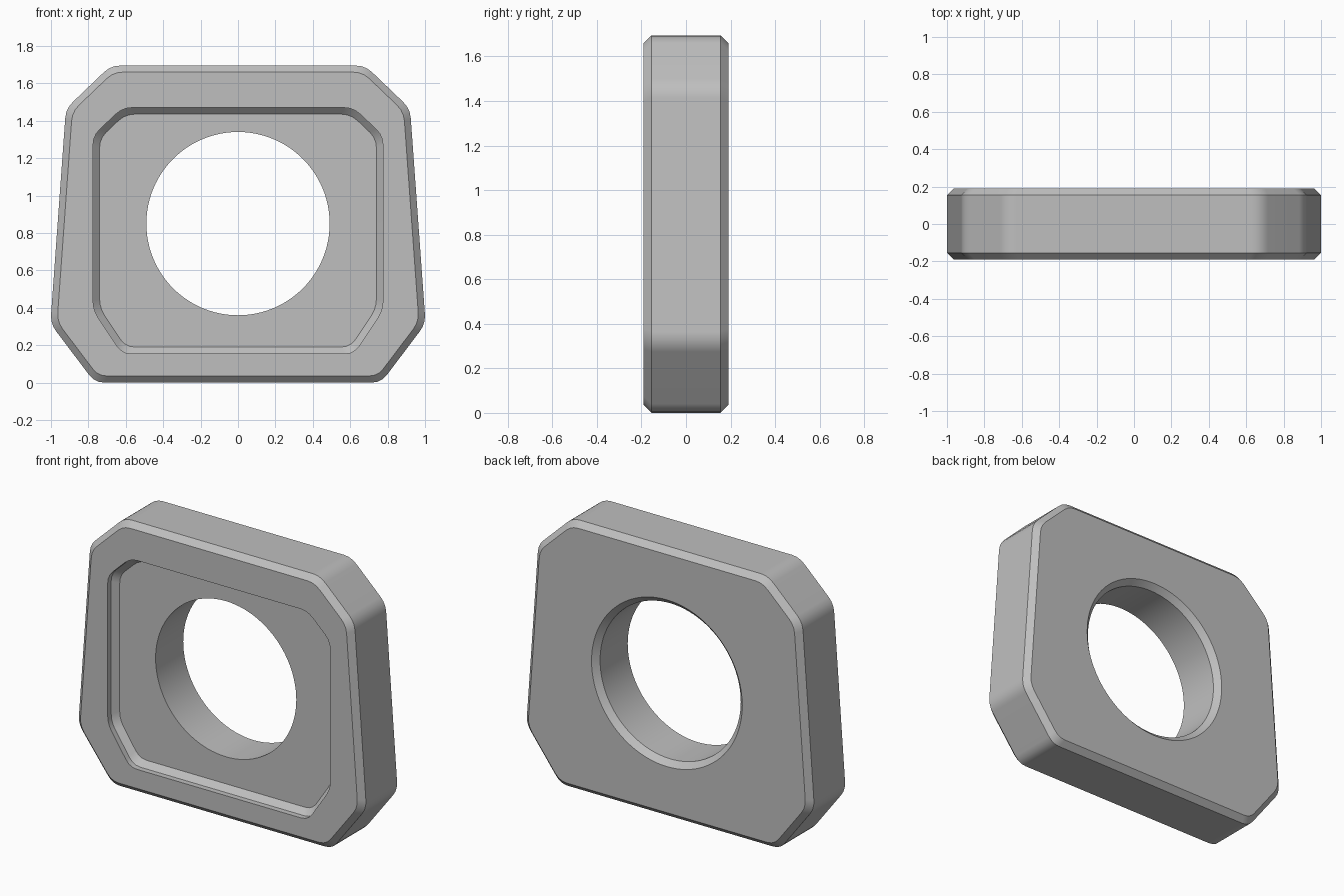
import bpy, bmesh, math
from mathutils import Vector

cube = bpy.data.objects.get("Cube")
if cube:
    bpy.data.objects.remove(cube, do_unlink=True)

HALF = 0.19       # half thickness
CH = 0.035        # chamfer width
HOLE_R, HOLE_Z = 0.49, 0.85
SIDES = 96

# Right-hand corners of the two outlines, from bottom to top (x, z)
OUTER = [(0.765, 0), (1.003, 0.315), (0.92, 1.465), (0.68, 1.695)]
RECESS = [(0.62, 0.155), (0.775, 0.388), (0.775, 1.32), (0.617, 1.47)]


def outline(half, inset=0.0, cut=0.05, steps=3):
    """Mirror a half profile, inset it and round its corners."""
    pts = [Vector(p) for p in half] + [Vector((-x, z)) for x, z in reversed(half)]
    n = len(pts)
    moved = []
    for i, p in enumerate(pts):
        a = (p - pts[i - 1]).normalized()
        b = (pts[(i + 1) % n] - p).normalized()
        na, nb = Vector((-a.y, a.x)), Vector((-b.y, b.x))
        moved.append(p + (na + nb) * inset / (1 + na.dot(nb)))
    result = []
    for i, p in enumerate(moved):
        start = p + (moved[i - 1] - p).normalized() * cut
        end = p + (moved[(i + 1) % n] - p).normalized() * cut
        for s in range(steps + 1):
            t = s / steps
            result.append(start * (1 - t) ** 2 + p * 2 * t * (1 - t) + end * t * t)
    return result


def circle(radius):
    turn = 2 * math.pi / SIDES
    return [Vector((radius * math.cos(i * turn), HOLE_Z + radius * math.sin(i * turn)))
            for i in range(SIDES)]


bm = bmesh.new()


def ring(points, y):
    return [bm.verts.new((p.x, y, p.y)) for p in points]


def wall(a, b):
    for i in range(len(a)):
        j = (i + 1) % len(a)
        bm.faces.new((a[i], a[j], b[j], b[i]))


def flat_with_hole(a, b):
    edges = []
    for loop in (a, b):
        for i, v in enumerate(loop):
            w = loop[(i + 1) % len(loop)]
            edges.append(bm.edges.get((v, w)) or bm.edges.new((v, w)))
    bmesh.ops.triangle_fill(bm, edges=edges, use_beauty=True, normal=(0, -1, 0))


# Outer rim with chamfered front and back
back = ring(outline(OUTER, CH), HALF)
rim_back = ring(outline(OUTER), HALF - CH)
rim_front = ring(outline(OUTER), CH - HALF)
front = ring(outline(OUTER, CH), -HALF)
wall(back, rim_back)
wall(rim_back, rim_front)
wall(rim_front, front)

# Front recess: straight wall, then a sloped foot
lip = ring(outline(RECESS), -HALF)
foot = ring(outline(RECESS), CH - HALF)
floor = ring(outline(RECESS, CH), 2 * CH - HALF)
wall(front, lip)
wall(lip, foot)
wall(foot, floor)

# Round hole with a chamfer at the back
hole_front = ring(circle(HOLE_R), 2 * CH - HALF)
hole_inner = ring(circle(HOLE_R), HALF - CH)
hole_back = ring(circle(HOLE_R + CH), HALF)
wall(hole_front, hole_inner)
wall(hole_inner, hole_back)
flat_with_hole(floor, hole_front)
flat_with_hole(back, hole_back)
bmesh.ops.recalc_face_normals(bm, faces=bm.faces[:])

mesh = bpy.data.meshes.new("plate_body")
bm.to_mesh(mesh)
bm.free()
body = bpy.data.objects.new("plate_body", mesh)
bpy.context.collection.objects.link(body)

# Grey finish
grey = bpy.data.materials.new("plain grey")
grey.use_nodes = True
colour = (0.52, 0.52, 0.52, 1)
grey.diffuse_color = colour
grey.node_tree.nodes["Principled BSDF"].inputs["Base Color"].default_value = colour
mesh.materials.append(grey)

# Smooth corners and hole, crisp chamfers
bpy.ops.object.select_all(action="DESELECT")
body.select_set(True)
bpy.context.view_layer.objects.active = body
bpy.ops.object.shade_smooth_by_angle(angle=math.radians(30))
weighted = body.modifiers.new("weighted_normals", "WEIGHTED_NORMAL")
weighted.keep_sharp = True
